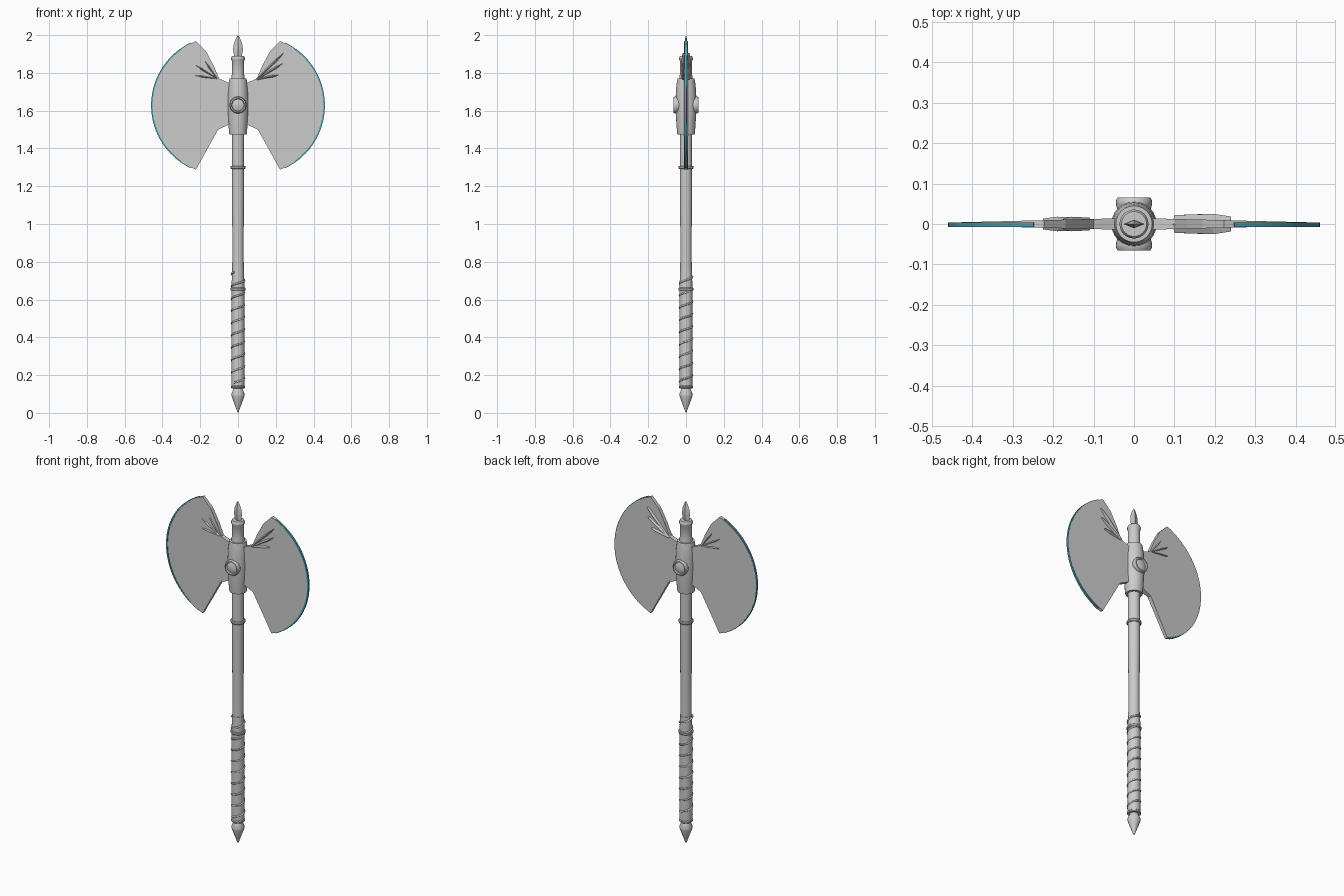
import bpy, bmesh, math
from mathutils import Vector

cube = bpy.data.objects.get("Cube")
if cube:
    bpy.data.objects.remove(cube, do_unlink=True)


def material(name, color):
    m = bpy.data.materials.new(name)
    m.use_nodes = True
    m.diffuse_color = color
    m.node_tree.nodes["Principled BSDF"].inputs["Base Color"].default_value = color
    return m


STEEL = material("light grey", (0.6, 0.6, 0.6, 1))
TEAL = material("teal", (0.08, 0.36, 0.46, 1))


def finish(name, bm, mat=STEEL, smooth=True):
    bmesh.ops.remove_doubles(bm, verts=bm.verts, dist=1e-5)
    bmesh.ops.recalc_face_normals(bm, faces=bm.faces)
    mesh = bpy.data.meshes.new(name)
    bm.to_mesh(mesh)
    bm.free()
    ob = bpy.data.objects.new(name, mesh)
    bpy.context.collection.objects.link(ob)
    mesh.materials.append(mat)
    if smooth:
        bpy.ops.object.select_all(action='DESELECT')
        ob.select_set(True)
        bpy.context.view_layer.objects.active = ob
        bpy.ops.object.shade_smooth_by_angle(angle=math.radians(35))
    return ob


def lathe(name, profile, mat=STEEL, sides=24, flat=1.0, smooth=True):
    """Spin (radius, z) points round the z axis; flat squashes y."""
    bm = bmesh.new()
    vs = [bm.verts.new((r, 0, z)) for r, z in profile]
    es = [bm.edges.new(pair) for pair in zip(vs, vs[1:])]
    bmesh.ops.spin(bm, geom=vs + es, cent=(0, 0, 0), axis=(0, 0, 1),
                   angle=math.tau, steps=sides, use_duplicate=False)
    for v in bm.verts:
        v.co.y *= flat
    return finish(name, bm, mat, smooth)


def slab(name, outline, half, mat=STEEL, y0=0.0):
    """Plate in the xz plane; half(x) gives half its thickness."""
    bm = bmesh.new()
    front = [bm.verts.new((x, y0 - half(x), z)) for x, z in outline]
    back = [bm.verts.new((x, y0 + half(x), z)) for x, z in outline]
    bm.faces.new(front)
    bm.faces.new(back[::-1])
    n = len(outline)
    for i in range(n):
        j = (i + 1) % n
        bm.faces.new((front[i], back[i], back[j], front[j]))
    return finish(name, bm, mat, False)


def ring(name, z, r, h):
    lathe(name, [(0.03, z - h), (r - 0.003, z - h), (r, z - h / 2), (r, z + h / 2),
                 (r - 0.003, z + h), (0.03, z + h)])


# Shaft, grip and rings
lathe("shaft", [(0, 0.6), (0.031, 0.6), (0.030, 0.95), (0.033, 1.2), (0.033, 1.49), (0, 1.49)])
lathe("grip", [(0, 0.13), (0.034, 0.13), (0.034, 0.66), (0.032, 0.75), (0, 0.75)])
ring("shaft_ring", 1.30, 0.040, 0.008)
ring("grip_ring", 0.655, 0.040, 0.008)
ring("pommel_ring", 0.137, 0.037, 0.007)

# Pommel spike
lathe("pommel_spike", [(0, 0.135), (0.022, 0.135), (0.026, 0.122), (0.035, 0.1),
                       (0.033, 0.085), (0.018, 0.045), (0.007, 0.015), (0, 0)])

# Cord wound round the grip
curve = bpy.data.curves.new("grip_cord", 'CURVE')
curve.dimensions = '3D'
curve.bevel_depth = 0.005
curve.bevel_resolution = 1
curve.use_fill_caps = True
spline = curve.splines.new('POLY')
turns, steps = 9, 20
spline.points.add(turns * steps)
for i, p in enumerate(spline.points):
    a = math.tau * i / steps - 2.2
    p.co = (0.034 * math.cos(a), 0.034 * math.sin(a), 0.16 + 0.065 * i / steps, 1)
cord = bpy.data.objects.new("grip_cord", curve)
bpy.context.collection.objects.link(cord)
curve.materials.append(STEEL)

# Head socket and neck
lathe("head_socket", [(0, 1.475), (0.046, 1.475), (0.048, 1.49), (0.054, 1.58), (0.056, 1.64),
                      (0.053, 1.71), (0.048, 1.755), (0.045, 1.77), (0, 1.77)])
lathe("neck", [(0, 1.76), (0.037, 1.76), (0.033, 1.79), (0.033, 1.865), (0.036, 1.87),
               (0.036, 1.882), (0.031, 1.89), (0, 1.89)])

# Flattened spear point with a small accent at its foot
lathe("spear_point", [(0, 1.88), (0.019, 1.88), (0.026, 1.925), (0.022, 1.955),
                      (0.010, 1.985), (0, 2.0)], sides=4, flat=0.4, smooth=False)
lathe("spear_accent", [(0, 1.885), (0.012, 1.885), (0.009, 1.895), (0, 1.915)],
      mat=TEAL, sides=8)

# Round bosses on the front and back of the socket
for side, sy in (("front", -1), ("back", 1)):
    boss = lathe(side + "_boss", [(0, 0.03), (0.040, 0.03), (0.045, 0.05), (0.045, 0.057),
                                  (0.041, 0.065), (0.035, 0.066), (0.031, 0.059),
                                  (0.020, 0.063), (0, 0.065)])
    boss.rotation_euler = (-sy * math.pi / 2, 0, 0)
    boss.location.z = 1.63

# Blades with a thin coloured cutting edge
CX, CZ, R = 0.092, 1.628, 0.368
ARC = [math.radians(-69 + 138 * i / 32) for i in range(33)]


def arc(r, angles):
    return [(CX + r * math.cos(a), CZ + r * math.sin(a)) for a in angles]


def blade_half(x):
    return 0.015 - 0.025 * abs(x)


def edge_half(x):
    return 0.0055


for side, sx in (("left", 1), ("right", -1)):
    body = arc(R - 0.004, ARC) + [(0.17, 1.915), (0.13, 1.84), (0.10, 1.77), (0.03, 1.74),
                                  (0.03, 1.535), (0.105, 1.50)]
    slab(side + "_blade", [(sx * x, z) for x, z in body], blade_half)
    # Cutting edge, one short block per step so that every face stays simple
    inner, outer = arc(R - 0.008, ARC[1:-1]), arc(R, ARC[1:-1])
    slab(side + "_cutting_edge", [(sx * x, z) for x, z in outer + inner[::-1]],
         edge_half, TEAL, -0.002)


# Fans of pointed vanes lying on both faces of each blade
def vane(name, root, tip, width, y):
    a, b = Vector((root[0], 0, root[1])), Vector((tip[0], 0, tip[1]))
    along = b - a
    out = along.cross(Vector((0, 1, 0))).normalized() * width
    bm = bmesh.new()
    rings = []
    for t, s in ((0, 0.6), (0.7, 1.0), (1, 0.15)):
        c = a + along * t
        rings.append([bm.verts.new(p) for p in (c + out * s, c + Vector((0, y * (0.7 + 0.3 * s), 0)),
                                                c - out * s, c - Vector((0, y * (0.7 + 0.3 * s), 0)))])
    for lo, hi in zip(rings, rings[1:]):
        for i in range(4):
            j = (i + 1) % 4
            bm.faces.new((lo[i], lo[j], hi[j], hi[i]))
    bm.faces.new(rings[0])
    bm.faces.new(rings[-1])
    finish(name, bm, STEEL, False)


FANS = {
    "left": ((0.10, 1.765), 0.025, ((0.24, 1.905), (0.235, 1.85), (0.215, 1.79))),
    "right": ((-0.11, 1.770), 0.018, ((-0.175, 1.86), (-0.225, 1.84), (-0.225, 1.785))),
}
for side, (root, depth, tips) in FANS.items():
    for i, tip in enumerate(tips):
        vane(f"{side}_vane_{i + 1}", root, tip, 0.011, depth)
